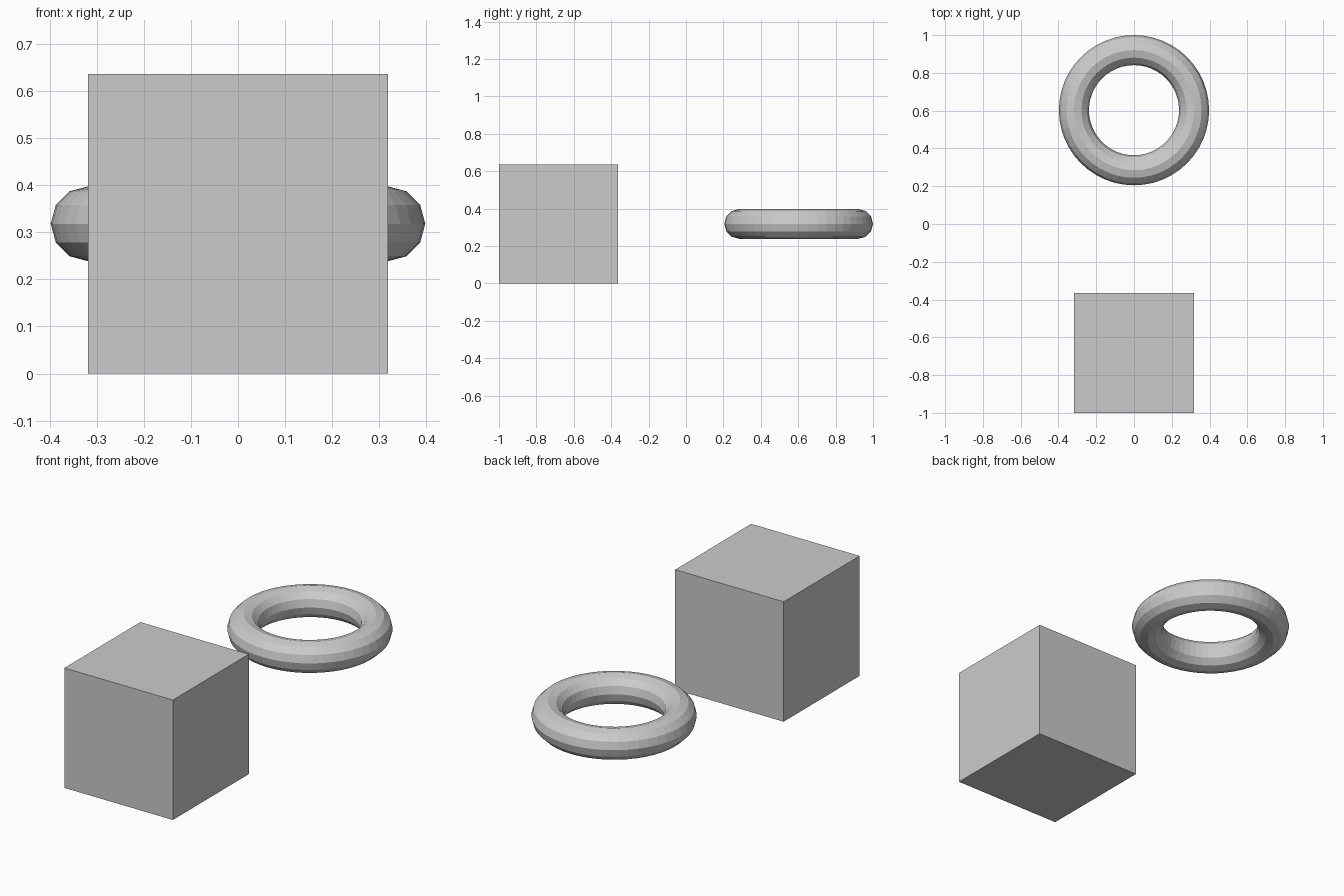
import bpy

if "Cube" in bpy.data.objects:
    bpy.data.objects.remove(bpy.data.objects["Cube"])

U = 0.318  # half the box edge; also the ring's major radius

# Box resting on the ground at the front
bpy.ops.mesh.primitive_cube_add(size=2 * U, location=(0, -1 + U, U))
bpy.context.object.name = "box"

# Flat-faced ring floating level with the box's centre at the back
bpy.ops.mesh.primitive_torus_add(
    major_radius=U, minor_radius=U / 4,
    major_segments=48, minor_segments=12,
    location=(0, 1 - 1.25 * U, U))
bpy.context.object.name = "ring"
bpy.ops.object.shade_flat()
